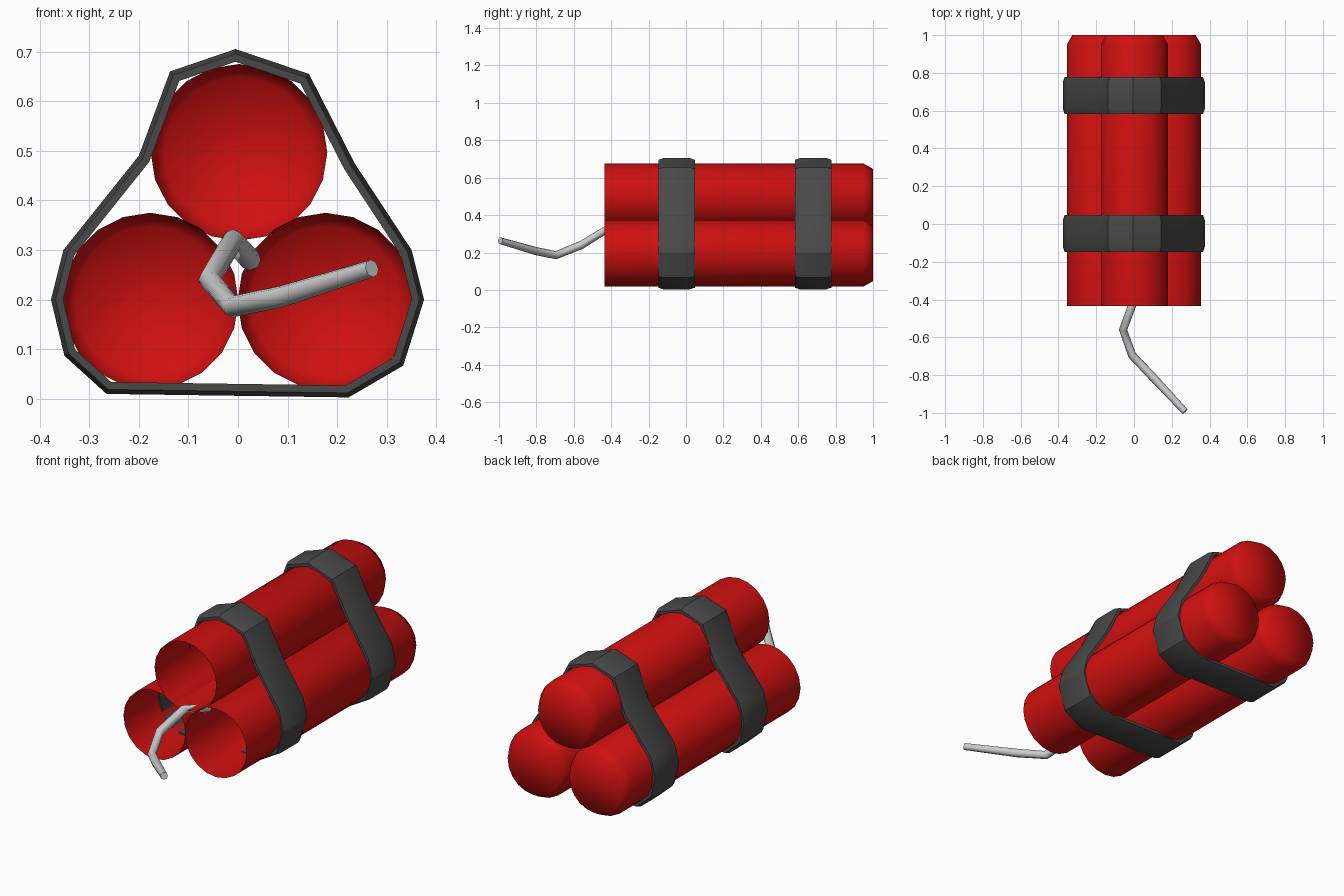
import bpy, bmesh, math
from mathutils import Vector

if "Cube" in bpy.data.objects:
    bpy.data.objects.remove(bpy.data.objects["Cube"])


def material(name, rgb):
    m = bpy.data.materials.new(name)
    m.diffuse_color = (*rgb, 1)
    m.use_nodes = True
    m.node_tree.nodes["Principled BSDF"].inputs["Base Color"].default_value = m.diffuse_color
    return m


def skin(name, rings, mat=None, closed=False, caps=(False, False), smooth=True):
    """Bridge a row of equal-sized point rings into one mesh object."""
    bm = bmesh.new()
    vs = [[bm.verts.new(p) for p in ring] for ring in rings]
    n = len(vs[0])
    pairs = list(zip(vs, vs[1:])) + ([(vs[-1], vs[0])] if closed else [])
    for a, b in pairs:
        for i in range(n):
            j = (i + 1) % n
            bm.faces.new((a[i], a[j], b[j], b[i]))
    for wanted, ring in zip(caps, (vs[0], vs[-1])):
        if wanted:
            bm.faces.new(ring)
    bmesh.ops.recalc_face_normals(bm, faces=bm.faces)
    for f in bm.faces:
        f.smooth = smooth
    me = bpy.data.meshes.new(name)
    bm.to_mesh(me)
    bm.free()
    ob = bpy.data.objects.new(name, me)
    bpy.context.collection.objects.link(ob)
    if mat:
        me.materials.append(mat)
    return ob


def circle(cx, y, cz, r, n=20):
    return [(cx + r * math.cos(2 * math.pi * i / n), y,
             cz + r * math.sin(2 * math.pi * i / n)) for i in range(n)]


def inset(profile, d):
    """Move a clockwise x-z outline inwards by d, with mitred corners."""
    out = []
    for i, p in enumerate(profile):
        p = Vector(p)
        a = (p - Vector(profile[i - 1])).normalized()
        b = (Vector(profile[(i + 1) % len(profile)]) - p).normalized()
        na, nb = Vector((a.y, -a.x)), Vector((b.y, -b.x))
        out.append(p + (na + nb) * d / (1 + na.dot(nb)))
    return out


red = material("red", (0.62, 0.005, 0.005))
dark = material("dark_grey", (0.065, 0.065, 0.065))

# Three tubes, open at the front, chamfered and closed at the back
for name, cx, cz in (("tube_left", -0.177, 0.197), ("tube_right", 0.177, 0.197),
                     ("tube_top", 0.002, 0.497)):
    rings = [circle(cx, y, cz, r) for y, r in
             ((-0.435, 0.178), (0.95, 0.178), (1.0, 0.15))]
    skin(name, rings, red, caps=(False, True))

# Two straps wrapped round the bundle
outline = [(-0.005, 0.705), (0.143, 0.655), (0.235, 0.475), (0.35, 0.3),
           (0.375, 0.2), (0.333, 0.067), (0.223, 0.003), (-0.265, 0.01),
           (-0.35, 0.087), (-0.377, 0.2), (-0.352, 0.3), (-0.2, 0.49),
           (-0.137, 0.66)]
section = [(0.024, -0.098), (0.009, -0.098), (0, -0.07),
           (0, 0.07), (0.009, 0.098), (0.024, 0.098)]
for name, yc in (("strap_front", -0.05), ("strap_back", 0.68)):
    rings = [[(p.x, yc + y, p.y) for p in inset(outline, d)] for d, y in section]
    strap = skin(name, rings, dark, closed=True)
    bpy.context.view_layer.objects.active = strap
    strap.select_set(True)
    bpy.ops.object.shade_smooth_by_angle(angle=math.radians(30))
    strap.select_set(False)

# Bent fuse
path = [Vector(p) for p in ((0.025, -0.28, 0.28), (-0.01, -0.43, 0.32),
                            (-0.058, -0.56, 0.24), (-0.01, -0.695, 0.186),
                            (0.09, -0.8, 0.207), (0.27, -0.993, 0.263))]
rings = []
for i, p in enumerate(path):
    t = (path[min(i + 1, len(path) - 1)] - path[max(i - 1, 0)]).normalized()
    u = t.cross(Vector((0, 0, 1))).normalized()
    v = u.cross(t)
    r = 0.018 if i == len(path) - 1 else 0.022
    rings.append([p + r * (u * math.cos(k * math.pi / 4) + v * math.sin(k * math.pi / 4))
                  for k in range(8)])
fuse = skin("fuse", rings, caps=(True, True))
bpy.context.view_layer.objects.active = fuse
fuse.select_set(True)
bpy.ops.object.shade_smooth_by_angle(angle=math.radians(50))
